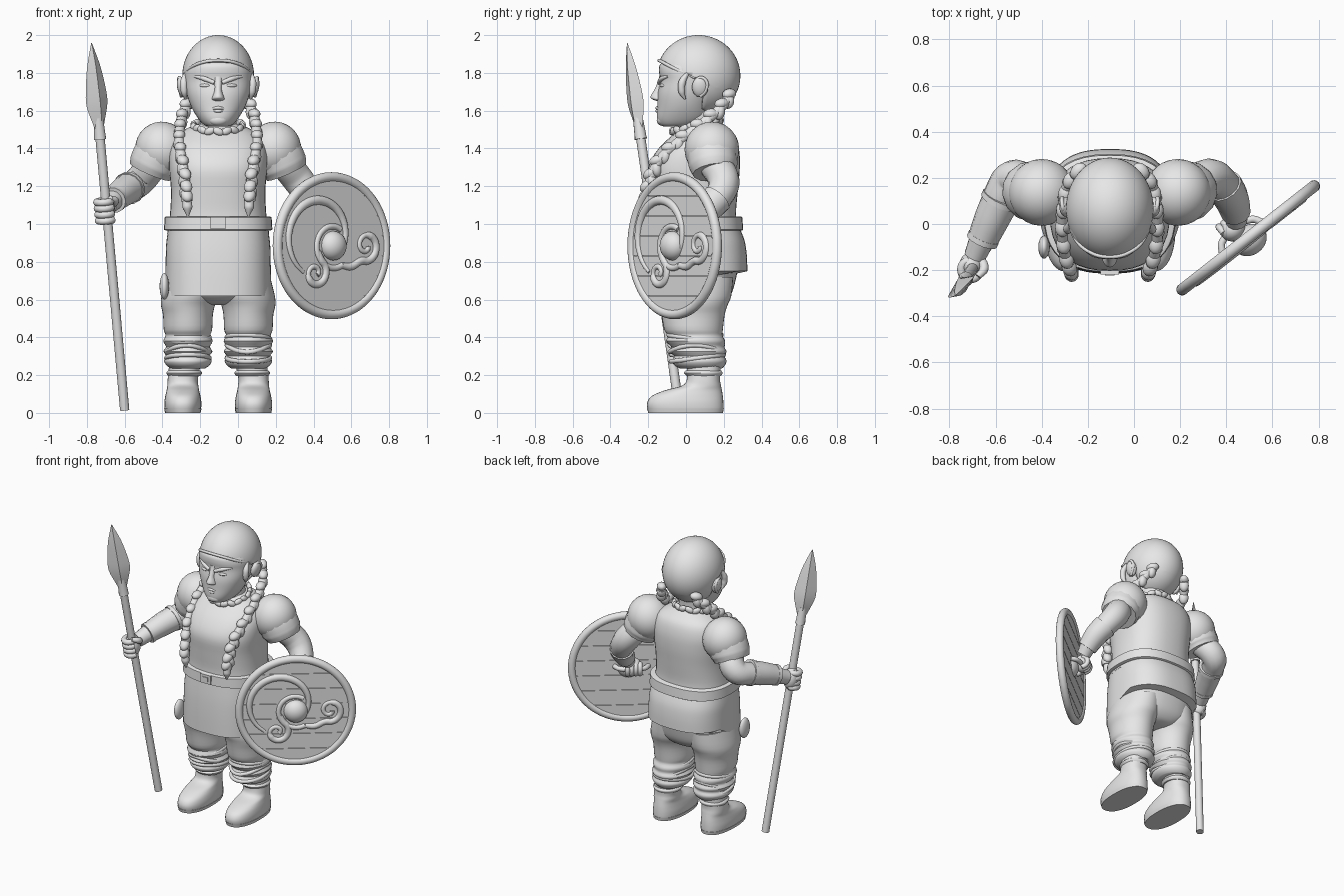
import bpy, bmesh, math
from mathutils import Matrix, Vector, Euler

if "Cube" in bpy.data.objects:
    bpy.data.objects.remove(bpy.data.objects["Cube"])

CX = -0.105  # body midline
grey = bpy.data.materials.new("plain grey")
grey.diffuse_color = (0.8, 0.8, 0.8, 1)
grey.use_nodes = True
grey.node_tree.nodes["Principled BSDF"].inputs["Base Color"].default_value = grey.diffuse_color


def finish(ob, angle=40):
    ob.data.materials.clear()
    ob.data.materials.append(grey)
    bpy.ops.object.select_all(action='DESELECT')
    ob.select_set(True)
    bpy.context.view_layer.objects.active = ob
    bpy.ops.object.shade_smooth_by_angle(angle=math.radians(angle))
    return ob


def from_bm(name, bm, mat=None, angle=40):
    bmesh.ops.recalc_face_normals(bm, faces=bm.faces)
    if mat:
        bm.transform(mat)
    me = bpy.data.meshes.new(name)
    bm.to_mesh(me)
    bm.free()
    ob = bpy.data.objects.new(name, me)
    bpy.context.collection.objects.link(ob)
    return finish(ob, angle)


def catmull(rows, k):
    out = []
    for i in range(len(rows) - 1):
        p = [rows[max(0, min(len(rows) - 1, i + d))] for d in (-1, 0, 1, 2)]
        for j in range(k):
            t = j / k
            out.append([0.5 * (2 * b + (c - a) * t + (2 * a - 5 * b + 4 * c - d) * t * t
                               + (3 * b - a - 3 * c + d) * t ** 3) for a, b, c, d in zip(*p)])
    return out + [list(rows[-1])]


def loft(name, rows, cx=0.0, n=40, power=2.0, k=4, mat=None, hem=None, angle=40):
    """Stack of superellipse rings; a row is height, front y, back y, half width, x shift."""
    bm, rings = bmesh.new(), []
    rows = [tuple(r) + (0,) * (5 - len(r)) for r in rows]
    for z, f, b, rx, dx in catmull(rows, k):
        ring = []
        for i in range(n):
            a = 2 * math.pi * i / n
            c, s = math.cos(a), math.sin(a)
            x = math.copysign(abs(c) ** (2 / power), c) * rx
            y = math.copysign(abs(s) ** (2 / power), s) * (b - f) / 2 + (f + b) / 2
            ring.append(bm.verts.new((cx + dx + x, y, hem(z, s) if hem else z)))
        rings.append(ring)
    for r0, r1 in zip(rings, rings[1:]):
        for i in range(n):
            bm.faces.new((r0[i], r0[(i + 1) % n], r1[(i + 1) % n], r1[i]))
    bm.faces.new(rings[0])
    bm.faces.new(rings[-1])
    return from_bm(name, bm, mat, angle)


def ball(name, loc, size, rot=(0, 0, 0), mat=None, seg=28):
    bm = bmesh.new()
    bmesh.ops.create_uvsphere(bm, u_segments=seg, v_segments=seg // 2, radius=1)
    m = Matrix.LocRotScale(Vector(loc), Euler(rot), Vector(size))
    return from_bm(name, bm, (mat or Matrix()) @ m)


def box(name, loc, size):
    bm = bmesh.new()
    bmesh.ops.create_cube(bm, size=1)
    return from_bm(name, bm, Matrix.Translation(loc) @ Matrix.Diagonal((*size, 1)))


def tube(name, pts, radii, mat=None, cyclic=False, straight=False):
    cu = bpy.data.curves.new(name, 'CURVE')
    cu.dimensions, cu.bevel_depth, cu.bevel_resolution = '3D', 1.0, 5
    cu.resolution_u, cu.use_fill_caps = 6, True
    sp = cu.splines.new('BEZIER')
    sp.bezier_points.add(len(pts) - 1)
    sp.use_cyclic_u = cyclic
    for i, (bp, p) in enumerate(zip(sp.bezier_points, pts)):
        bp.co = p
        bp.radius = radii[i] if isinstance(radii, (list, tuple)) else radii
        bp.handle_left_type = bp.handle_right_type = 'VECTOR' if straight else 'AUTO'
    ob = bpy.data.objects.new(name, cu)
    bpy.context.collection.objects.link(ob)
    bpy.ops.object.select_all(action='DESELECT')
    ob.select_set(True)
    bpy.context.view_layer.objects.active = ob
    bpy.ops.object.convert(target='MESH')
    ob = bpy.context.view_layer.objects.active
    if mat:
        ob.data.transform(mat)
    return finish(ob, 50)


# Torso, belt and skirt
loft("tunic", [(.95, -.195, .28, .27), (1.05, -.185, .265, .255), (1.18, -.195, .275, .25), (1.3, -.2, .285, .26),
               (1.4, -.145, .28, .255), (1.48, -.06, .25, .21), (1.53, 0, .18, .11)], CX, power=2.4)
loft("belt", [(.965, -.2, .295, .275), (.97, -.21, .303, .287), (1.035, -.207, .298, .283),
              (1.04, -.195, .29, .275)], CX, power=2.5, k=1)
box("buckle", (CX, -.208, 1.005), (.08, .02, .062))
box("buckle_pin", (CX, -.216, 1.005), (.04, .014, .03))
loft("skirt", [(.62, -.215, .325, .28), (.75, -.213, .322, .278), (.87, -.207, .31, .275), (.99, -.195, .28, .262)],
     CX, n=64, power=2.6, hem=lambda z, s: z + (.99 - z) / .37 * .13 * min(1, max(0, s * 1.5 + .6)))
loft("seat_of_trousers", [(.57, -.03, .15, .07), (.585, -.1, .2, .14), (.63, -.16, .24, .245), (.7, -.185, .262, .272),
                          (.78, -.19, .275, .272), (.9, -.18, .27, .26)], CX, power=2.4)
ball("hip_pouch", (CX - .285, -.1, .67), (.025, .05, .07))

# Legs and boots
for side, s in (("right", -1), ("left", 1)):
    x = CX + s * .16
    loft(side + "_trouser_leg", [(.235, -.03, .19, .09), (.25, -.06, .205, .112), (.275, -.075, .215, .126),
         (.3, -.062, .205, .114), (.325, -.09, .215, .13), (.35, -.078, .203, .116), (.38, -.105, .207, .131),
         (.41, -.095, .193, .118), (.44, -.115, .195, .128), (.52, -.13, .205, .132), (.57, -.142, .22, .143),
         (.62, -.158, .24, .15, -s * .01), (.72, -.165, .25, .14, -s * .025)], x, k=3)
    for i, z in enumerate((.29, .34, .395)):  # sagging cloth folds
        tube(side + "_trouser_fold", [(x + .114 * math.cos(a), .06 + .14 * math.sin(a) - i * .006,
             z + s * .018 * math.sin(a * (1 + i % 2) + i * 1.7)) for a in [j * math.pi / 6 for j in range(12)]],
             .012, cyclic=True)
    bx = CX + s * .187
    loft(side + "_boot", [(.005, -.19, .19, .088), (.02, -.203, .198, .096), (.055, -.205, .198, .098),
         (.09, -.18, .195, .093), (.12, -.11, .19, .086), (.145, -.02, .185, .082), (.18, .005, .18, .08),
         (.25, .005, .185, .083, -s * .01)], bx, power=2.3)
    loft(side + "_boot_sole", [(0, -.2, .196, .094), (.022, -.206, .2, .099)], bx, power=2.3, k=1)
    loft(side + "_boot_cuff", [(.195, .005, .185, .085), (.212, -.012, .194, .095), (.225, 0, .185, .083)],
         bx - s * .007)

# Head and face
loft("neck", [(1.44, -.04, .17, .11), (1.55, -.03, .16, .095), (1.64, -.03, .17, .1)], CX)
ball("skull", (CX, .07, 1.785), (.178, .2, .2))
loft("face", [(1.515, -.11, .02, .045), (1.525, -.138, .07, .075), (1.56, -.153, .12, .107), (1.62, -.152, .14, .142),
              (1.69, -.15, .16, .167), (1.76, -.137, .17, .177), (1.81, -.143, .18, .178), (1.85, -.132, .18, .165),
              (1.89, -.06, .15, .13)], CX, power=2.15)
loft("nose", [(1.65, -.15, -.1, .02), (1.66, -.178, -.1, .034), (1.675, -.188, -.1, .03), (1.71, -.168, -.1, .02),
              (1.755, -.148, -.1, .022), (1.78, -.142, -.1, .024)], CX, n=20)
tube("upper_lip", [(CX - .045, -.138, 1.608), (CX, -.153, 1.615), (CX + .045, -.138, 1.608)], [.004, .009, .004])
tube("lower_lip", [(CX - .035, -.142, 1.6), (CX, -.153, 1.598), (CX + .035, -.142, 1.6)], [.004, .009, .004])
ball("chin", (CX, -.125, 1.55), (.05, .03, .03))

# Hair: cap trimmed along a sloping hairline
bm = bmesh.new()
bmesh.ops.create_uvsphere(bm, u_segments=48, v_segments=32, radius=1)
bm.transform(Matrix.Translation((CX, .066, 1.785)) @ Matrix.Diagonal((.19, .222, .215, 1)))
co, no = Vector((0, -.15, 1.865)), Vector((0, .45, 1))
bmesh.ops.bisect_plane(bm, geom=bm.verts[:] + bm.edges[:] + bm.faces[:], plane_co=co, plane_no=no)
bad = [f for f in bm.faces if (f.calc_center_median() - co).dot(no) < 0 and f.calc_center_median().y < .09]
bmesh.ops.delete(bm, geom=bad, context='FACES')
cap = from_bm("hair_cap", bm)
cap.modifiers.new("thickness", 'SOLIDIFY').thickness = .02
tube("hairline_roll", [(CX - .178, .05, 1.775), (CX - .15, -.062, 1.824), (CX - .08, -.125, 1.857),
     (CX, -.142, 1.866), (CX + .08, -.125, 1.857), (CX + .15, -.062, 1.824), (CX + .178, .05, 1.775)], .009)

for side, s in (("right", -1), ("left", 1)):
    X = lambda d: CX + s * d
    tube(side + "_brow", [(X(.02), -.142, 1.748), (X(.07), -.13, 1.768), (X(.125), -.095, 1.782)], [.011, .013, .007])
    ball(side + "_eye", (X(.07), -.12, 1.733), (.032, .017, .011), (0, 0, s * .35))
    ball(side + "_ear", (X(.192), .075, 1.725), (.025, .043, .055), (0, s * .2, 0))
    tube(side + "_ear_rim", [(X(.198), .05, 1.75), (X(.205), .075, 1.775), (X(.208), .108, 1.755),
                             (X(.202), .105, 1.71), (X(.194), .075, 1.675)], .009)
    tube(side + "_side_lock", [(X(.172), .01, 1.8), (X(.182), -.02, 1.75), (X(.18), -.022, 1.7),
                               (X(.172), -.005, 1.66)], [.01, .02, .018, .005])
    # Braid of overlapping, alternately tilted strands
    path = catmull([(X(.13), .235, 1.68), (X(.18), .17, 1.6), (X(.2), .07, 1.52), (X(.205), -.045, 1.43),
                    (X(.19), -.145, 1.33), (X(.175), -.19, 1.23), (X(.17), -.205, 1.15)], 3)
    tube(side + "_braid_core", path[::3], .026)
    for i, p in enumerate(path):
        nxt = Vector(path[min(i + 1, len(path) - 1)]) - Vector(path[max(i - 1, 0)])
        rot = nxt.to_track_quat('Z', 'X').to_matrix().to_4x4()
        ball(side + "_braid_strand", (.012 * (-1) ** i, 0, 0), (.028, .032, .042), (0, (-1) ** i * .6, 0),
             Matrix.Translation(p) @ rot, seg=16)
    tube(side + "_braid_tie", [(X(.168), -.206, 1.165), (X(.166), -.206, 1.12)], .031, straight=True)
    tube(side + "_braid_tassel", [(X(.166), -.206, 1.13), (X(.163), -.207, 1.09), (X(.16), -.205, 1.04)],
         [.024, .027, .005])
    # Puffed sleeve
    ball(side + "_shoulder", (X(.295), .137, 1.395), (.143, .145, .148), (0, s * .5, 0))
    tube(side + "_sleeve", [(X(.25), .137, 1.42), (X(.315), .138, 1.365), (X(.345), .145, 1.31), (X(.36), .15, 1.275)],
         [.11, .134, .13, .116])

# Necklace of overlapping links
for i in range(18):
    a = 2 * math.pi * i / 18
    ball("necklace_link", (CX + .132 * math.sin(a), .055 - .13 * math.cos(a), 1.52 - .03 * math.cos(a)),
         (.032, .016, .02), (0, .4 * (-1) ** i, a), seg=14)

# Right arm gripping the spear
tube("right_arm", [(-.45, .15, 1.32), (-.525, .195, 1.225), (-.58, .12, 1.19), (-.64, -.02, 1.145),
                   (-.69, -.14, 1.095)], [.085, .082, .075, .06, .048])
tube("right_bracer", [(-.575, .11, 1.192), (-.613, .03, 1.165), (-.657, -.07, 1.128)], [.083, .077, .067])
for p, r in (((-.578, .105, 1.19), .087), ((-.655, -.065, 1.13), .07)):
    d = Vector((-.075, -.17, -.06)).normalized() * .012
    tube("right_bracer_band", [Vector(p) - d, Vector(p) + d], r, straight=True)
base, tip = Vector((-.6, -.035, .015)), Vector((-.775, -.31, 1.95))
zax = (tip - base).normalized()
xax = Vector((.8, .6, 0))
xax = (xax - zax * xax.dot(zax)).normalized()
spear = Matrix.Translation(base) @ Matrix((xax, zax.cross(xax), zax)).transposed().to_4x4()
ball("right_fist", (0, .012, 1.075), (.05, .054, .075), mat=spear)
for i in range(4):
    tube("right_finger", [(-.01 + .04 * math.cos(a), .04 * math.sin(a), 1.022 + i * .033)
         for a in [math.radians(60 + j * 40) for j in range(7)]], .019, spear)
tube("right_thumb", [(.045, .02, 1.09), (.04, -.03, 1.12), (0, -.042, 1.14)], [.022, .02, .014], spear)

# Spear
tube("spear_shaft", [(0, 0, 0), (0, 0, 1.5)], .025, spear, straight=True)
tube("spear_socket", [(0, 0, 1.455), (0, 0, 1.47), (0, 0, 1.57)], [.033, .031, .026], spear, straight=True)
loft("spear_blade", [(1.5, -.02, .02, .024), (1.56, -.028, .028, .045), (1.64, -.031, .031, .069),
     (1.72, -.028, .028, .066), (1.85, -.02, .02, .042), (1.97, -.002, .002, .002)], n=4, k=3, mat=spear, angle=25)

# Left arm behind the shield
tube("left_arm", [(.25, .15, 1.32), (.325, .2, 1.225), (.385, .17, 1.14), (.435, .09, 1.05), (.445, .01, .96)],
     [.085, .084, .075, .062, .046])
tube("left_bracer", [(.388, .165, 1.135), (.42, .115, 1.08), (.443, .045, 1.0)], [.083, .077, .064])
shield = Matrix.Translation((.495, -.06, .885)) @ Matrix(
    ((.787, 0, .617), (.617, 0, -.787), (0, 1, 0))).to_4x4()
ball("left_fist", (-.03, .03, -.07), (.055, .06, .05), mat=shield)
for i in range(4):
    tube("left_finger", [(-.07 + i * .027, .06, -.08), (-.07 + i * .027, .045, -.108), (-.07 + i * .027, .0, -.108),
                         (-.07 + i * .027, -.02, -.075)], .016, shield)
tube("shield_grip", [(-.13, .01, -.015), (-.1, .01, -.055), (.06, .01, -.055), (.09, .01, -.015)], .016, shield)

# Shield planks, rim and boss
R, count = .37, 7
for i in range(count):
    v0, v1 = -R + 2 * R * i / count + .002, -R + 2 * R * (i + 1) / count - .002
    pts = [(math.sqrt(R * R - v * v), v) for v in [v0 + (v1 - v0) * j / 8 for j in range(9)]]
    pts += [(-u, v) for u, v in reversed(pts)]
    bm = bmesh.new()
    f = bm.faces.new([bm.verts.new((u, v, -.016)) for u, v in pts])
    up = bmesh.ops.extrude_face_region(bm, geom=[f])
    bmesh.ops.translate(bm, vec=(0, 0, .03), verts=[e for e in up['geom'] if isinstance(e, bmesh.types.BMVert)])
    from_bm("shield_plank", bm, shield)
tube("shield_core", [(0, 0, -.01), (0, 0, .008)], R, shield, straight=True)
tube("shield_rim", [(.363 * math.cos(a), .363 * math.sin(a), 0) for a in [i * math.pi / 16 for i in range(32)]],
     .026, shield, cyclic=True)
ball("shield_boss", (0, 0, .012), (.078, .078, .065), mat=shield)


# Raised swirls, flattened onto the planks
def swirl(cx, cy, r0, r1, a0, a1, n=16):
    return [(cx + (r0 + (r1 - r0) * t) * math.cos(math.radians(a0 + (a1 - a0) * t)),
             cy + (r0 + (r1 - r0) * t) * math.sin(math.radians(a0 + (a1 - a0) * t)), .016)
            for t in [i / n for i in range(n + 1)]]


low = shield @ Matrix.Diagonal((1, 1, .85, 1))
tube("shield_great_swirl", swirl(-.09, .05, .22, .165, 240, -40),
     [.01 + .014 * math.sin(math.pi * i / 16) for i in range(17)], low)
tube("shield_boss_ring", swirl(0, 0, .1, .12, 60, 300), .016, low)
tube("shield_right_scroll", [(.06, -.105, .016), (.12, -.11, .016)] + swirl(.22, 0, .085, .016, -110, 350),
     [.016] + [.02] * 8 + [.014] * 10, low)
tube("shield_lower_scroll", [(-.1, -.03, .016)] + swirl(-.12, -.145, .08, .015, 60, -400),
     [.016] + [.02] * 8 + [.014] * 9, low)
